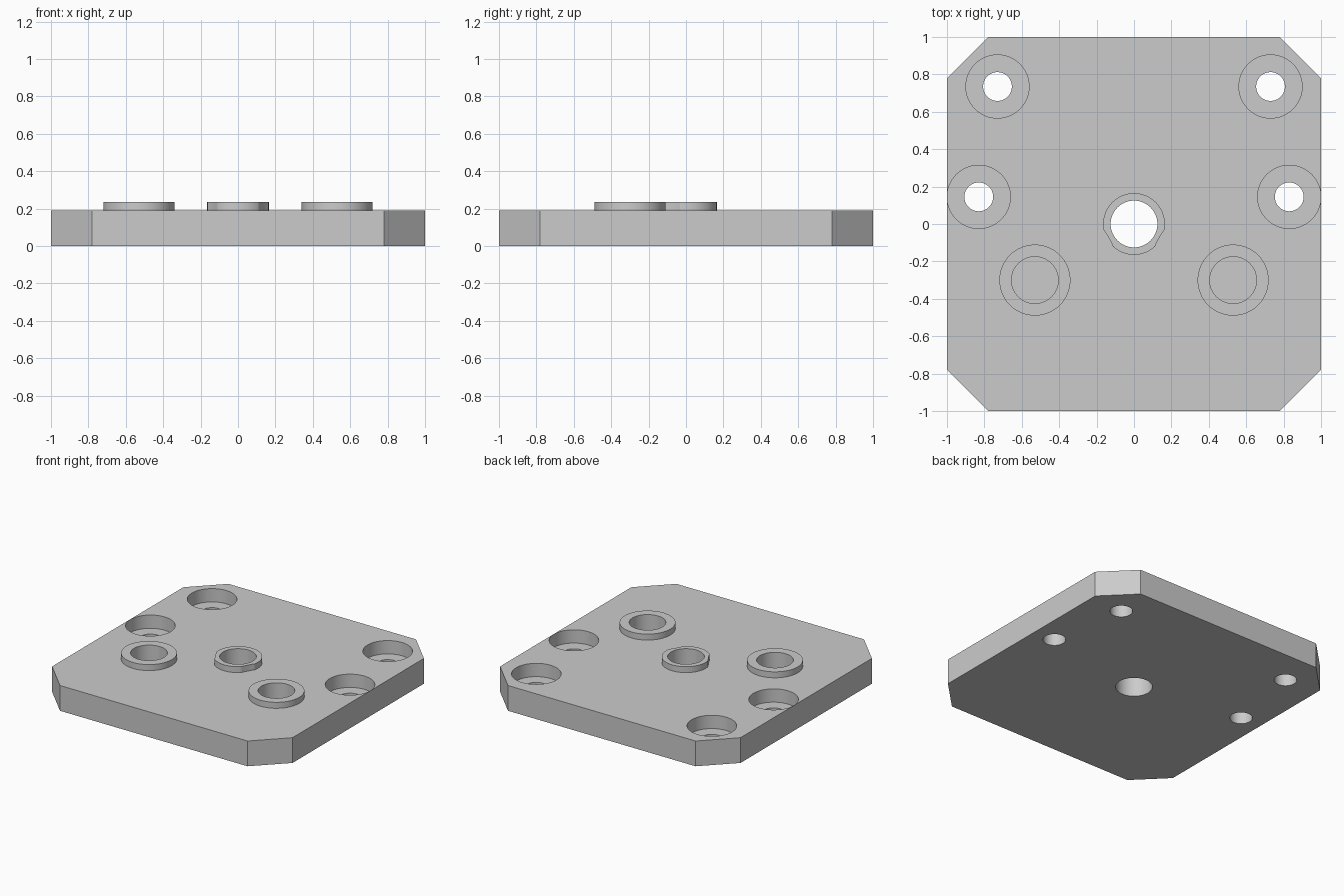
import bpy
import bmesh
import math

cube = bpy.data.objects.get("Cube")
if cube:
    bpy.data.objects.remove(cube, do_unlink=True)

PLATE_TOP, RIM_TOP = 0.19, 0.235
HALF, CORNER = 1.0, 0.22
SEAT_Z, SOCKET_Z = 0.09, 0.05

grey = bpy.data.materials.new("plain_grey")
grey.use_nodes = True
colour = (0.6, 0.6, 0.6, 1)
grey.diffuse_color = colour
grey.node_tree.nodes["Principled BSDF"].inputs["Base Color"].default_value = colour


def prism(name, outline, z0, z1):
    """Extrude a closed outline upward into a solid."""
    bm = bmesh.new()
    face = bm.faces.new([bm.verts.new((x, y, z0)) for x, y in outline])
    top = bmesh.ops.extrude_face_region(bm, geom=[face])["geom"]
    bmesh.ops.translate(bm, vec=(0, 0, z1 - z0),
                        verts=[g for g in top if isinstance(g, bmesh.types.BMVert)])
    bmesh.ops.recalc_face_normals(bm, faces=bm.faces)
    mesh = bpy.data.meshes.new(name)
    bm.to_mesh(mesh)
    bm.free()
    mesh.materials.append(grey)
    obj = bpy.data.objects.new(name, mesh)
    bpy.context.collection.objects.link(obj)
    return obj


def disc(name, x, y, radius, z0, z1, sides=64):
    turn = [2 * math.pi * i / sides for i in range(sides)]
    return prism(name, [(x + radius * math.cos(a), y + radius * math.sin(a)) for a in turn], z0, z1)


def combine(target, tool, operation):
    """Apply a boolean and discard the tool."""
    tool.hide_render = True
    mod = target.modifiers.new(operation.lower(), 'BOOLEAN')
    mod.operation, mod.object, mod.solver = operation, tool, 'EXACT'
    bpy.context.view_layer.objects.active = target
    bpy.ops.object.modifier_apply(modifier=mod.name)
    bpy.data.objects.remove(tool, do_unlink=True)


# Square plate with clipped corners
c = HALF - CORNER
outline = [(c, -HALF), (HALF, -c), (HALF, c), (c, HALF),
           (-c, HALF), (-HALF, c), (-HALF, -c), (-c, -HALF)]
plate = prism("mounting_plate", outline, 0, PLATE_TOP)

# Central boss, relieved around the two socket rings
ring_x, ring_y = 0.53, -0.30
boss = disc("centre_boss", 0, 0, 0.165, 0.1, RIM_TOP)
for side in (-1, 1):
    combine(boss, disc("relief", side * ring_x, ring_y, 0.455, 0, 0.4, 192), 'DIFFERENCE')
combine(plate, boss, 'UNION')
combine(plate, disc("centre_bore", 0, 0, 0.125, -0.1, 0.4), 'DIFFERENCE')

for side in (-1, 1):
    # Raised ring with a blind socket
    x = side * ring_x
    combine(plate, disc("socket_ring", x, ring_y, 0.19, 0.1, RIM_TOP), 'UNION')
    combine(plate, disc("socket", x, ring_y, 0.125, SOCKET_Z, 0.4), 'DIFFERENCE')
    # Counterbored screw holes
    for hx, hy in ((0.73, 0.735), (0.83, 0.145)):
        combine(plate, disc("screw_seat", side * hx, hy, 0.169, SEAT_Z, 0.4), 'DIFFERENCE')
        combine(plate, disc("screw_hole", side * hx, hy, 0.077, -0.1, 0.4), 'DIFFERENCE')

# Smooth round walls, crisp edges
bpy.ops.object.select_all(action='DESELECT')
plate.select_set(True)
bpy.context.view_layer.objects.active = plate
bpy.ops.object.shade_smooth_by_angle(angle=math.radians(25))
